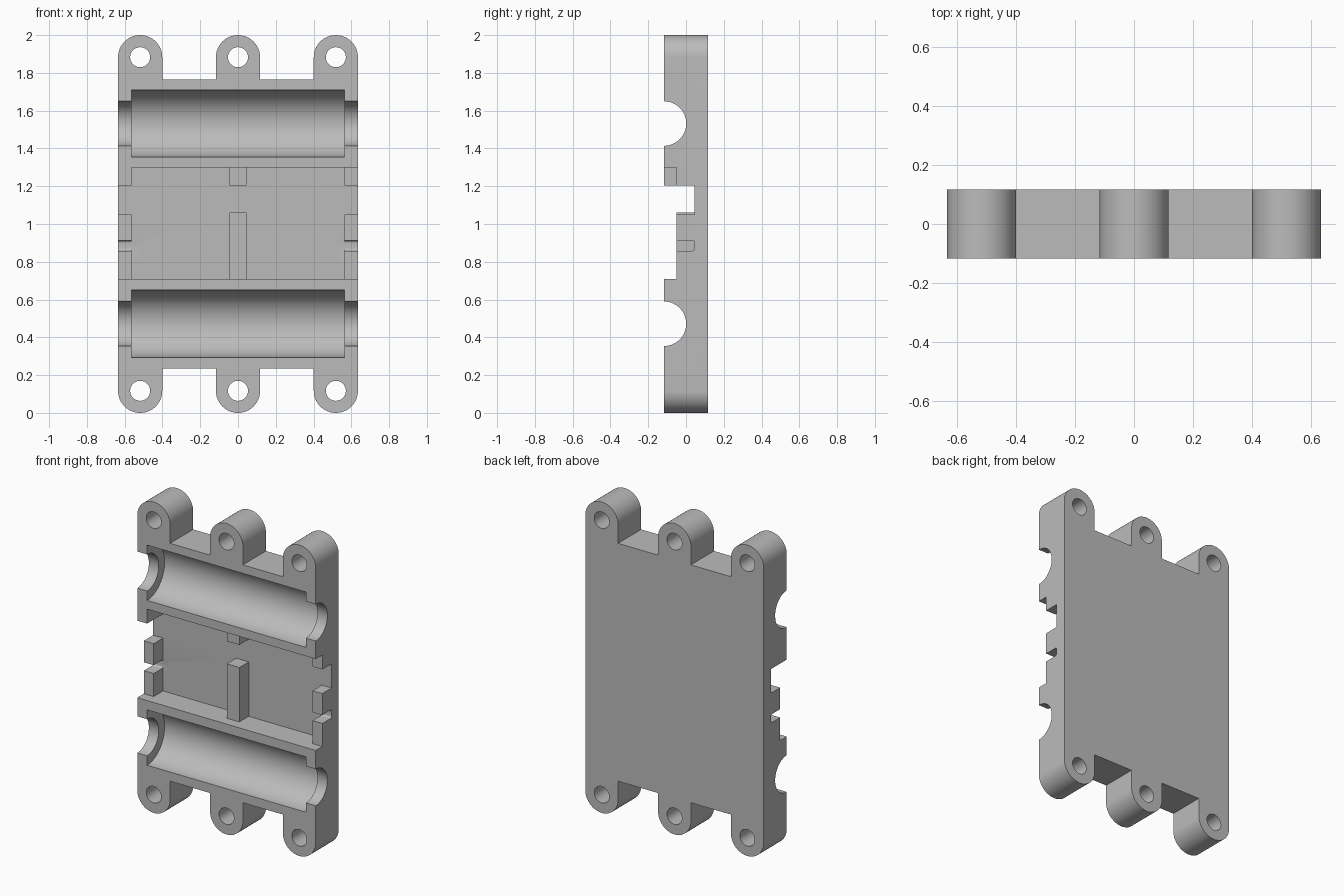
import bpy, bmesh, math
from mathutils import Matrix

if "Cube" in bpy.data.objects:
    bpy.data.objects.remove(bpy.data.objects["Cube"], do_unlink=True)

FRONT, BACK = -0.117, 0.117
HALF_W, LUG_R, LUG_X = 0.635, 0.117, 0.518
LEDGE, FLOOR = -0.05, 0.045

grey = bpy.data.materials.new("light grey")
grey.use_nodes = True
grey.diffuse_color = (0.5, 0.5, 0.5, 1)
grey.node_tree.nodes["Principled BSDF"].inputs["Base Color"].default_value = (0.5, 0.5, 0.5, 1)


def make_object(name, bm):
    bmesh.ops.recalc_face_normals(bm, faces=bm.faces)
    mesh = bpy.data.meshes.new(name)
    bm.to_mesh(mesh)
    bm.free()
    mesh.materials.append(grey)
    obj = bpy.data.objects.new(name, mesh)
    bpy.context.collection.objects.link(obj)
    return obj


def cut(cutter):
    """Subtract a cutter from the plate and discard it."""
    cutter.hide_render = True
    bpy.context.view_layer.objects.active = plate
    mod = plate.modifiers.new("cut", "BOOLEAN")
    mod.operation, mod.solver, mod.object = "DIFFERENCE", "EXACT", cutter
    bpy.ops.object.modifier_apply(modifier=mod.name)
    bpy.data.objects.remove(cutter, do_unlink=True)


def cut_box(x0, x1, z0, z1, depth, rounding=0):
    bm = bmesh.new()
    y0 = FRONT - 0.1
    bmesh.ops.create_cube(bm, size=1, matrix=Matrix.Translation(
        ((x0 + x1) / 2, (y0 + depth) / 2, (z0 + z1) / 2))
        @ Matrix.Diagonal((x1 - x0, depth - y0, z1 - z0, 1)))
    if rounding:
        edges = [e for e in bm.edges if all(abs(v.co.y - depth) < 1e-4 for v in e.verts)
                 and abs(e.verts[0].co.z - e.verts[1].co.z) < 1e-4]
        bmesh.ops.bevel(bm, geom=edges, offset=rounding, segments=4,
                        profile=0.5, affect="EDGES")
    cut(make_object("box_cutter", bm))


def cut_cylinder(center, radius, length, axis, sides):
    bm = bmesh.new()
    turn = Matrix.Rotation(math.pi / 2, 4, "Y" if axis == "X" else "X")
    bmesh.ops.create_cone(bm, cap_ends=True, segments=sides, radius1=radius,
                          radius2=radius, depth=length,
                          matrix=Matrix.Translation(center) @ turn)
    cut(make_object("round_cutter", bm))


# Plate outline: three rounded lugs below, the same turned half round above
lower = []
for cx in (-LUG_X, 0, LUG_X):
    if cx > -LUG_X:
        lower.append((cx - LUG_R, 0.235))
    for i in range(33):
        a = math.pi + math.pi * i / 32
        lower.append((cx + LUG_R * math.cos(a), LUG_R + LUG_R * math.sin(a)))
    if cx < LUG_X:
        lower.append((cx + LUG_R, 0.235))
outline = lower + [(-x, 2 - z) for x, z in lower]
bm = bmesh.new()
face = bm.faces.new([bm.verts.new((x, FRONT, z)) for x, z in outline])
extruded = bmesh.ops.extrude_face_region(bm, geom=[face])["geom"]
bmesh.ops.translate(bm, vec=(0, BACK - FRONT, 0),
                    verts=[v for v in extruded if isinstance(v, bmesh.types.BMVert)])
plate = make_object("mounting_plate", bm)

# Screw holes
for x in (-LUG_X, 0, LUG_X):
    for z in (LUG_R, 2 - LUG_R):
        cut_cylinder((x, 0, z), 0.053, 1, "Y", 48)

# Half-round troughs with narrower end openings
for z in (0.472, 1.532):
    cut_cylinder((0, FRONT, z), 0.118, 2, "X", 96)
    cut_cylinder((0, FRONT, z), 0.178, 1.13, "X", 96)

# Shallow recess, leaving one upper corner block at full height
cut_box(-0.7, 0.7, 0.71, 1.205, LEDGE)
cut_box(-0.565, 0.7, 1.15, 1.298, LEDGE)

# Deep pocket, leaving the centre rib, centre tab and side blocks
cut_box(-0.1, 0.1, 1.06, 1.205, FLOOR)
for s in (-1, 1):
    def side_box(a, b, *rest):
        cut_box(min(s * a, s * b), max(s * a, s * b), *rest)
    side_box(0.045, 0.565, 0.71, 1.298, FLOOR)
    side_box(0.08, 0.7, 1.05, 1.205, FLOOR)
    side_box(0.5, 0.7, 0.858, 0.912, FLOOR, 0.012)

# Smooth curves, sharp edges
bpy.ops.object.select_all(action="DESELECT")
plate.select_set(True)
bpy.context.view_layer.objects.active = plate
bpy.ops.object.shade_smooth_by_angle(angle=math.radians(30))
